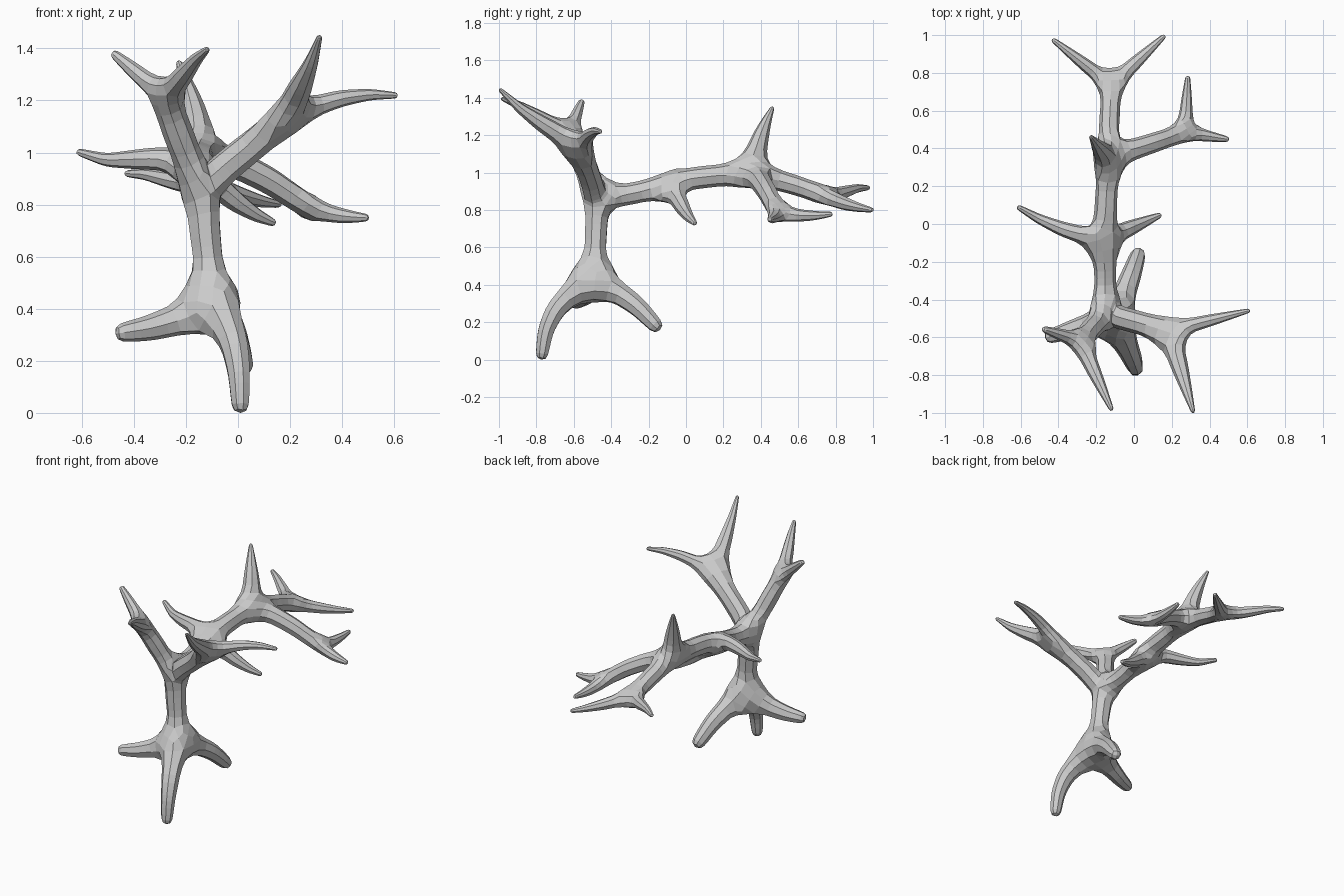
import bpy
import math
from mathutils import Vector

if "Cube" in bpy.data.objects:
    bpy.data.objects.remove(bpy.data.objects["Cube"])

verts, radii, edges = [], [], []


def joint(x, y, z, r):
    verts.append(Vector((x, y, z)))
    radii.append(r)
    return len(verts) - 1


def limb(start, end, r0, bow=(0, 0, 0), r1=None, steps=3, wave=(0, 0, 0), power=1):
    """Limb between two joints, bowed or S-shaped, its radius running from r0 to r1."""
    r1 = radii[end] if r1 is None else r1
    a, b, prev = verts[start], verts[end], start
    for i in range(1, steps):
        t = i / steps
        p = a.lerp(b, t) + Vector(bow) * (4 * t * (1 - t))
        p += Vector(wave) * math.sin(2 * math.pi * t)
        cur = joint(*p, r0 + (r1 - r0) * t ** power)
        edges.append((prev, cur))
        prev = cur
    edges.append((prev, end))


def prong(start, tip, r0, bow=(0, 0, 0), wave=(0, 0, 0)):
    """Pointed end that stays full until near its tip."""
    limb(start, joint(*tip), r0, bow, steps=4, wave=wave, power=1.3)


# Joints where limbs meet
hub = joint(-.10, -.49, .42, .105)
fork = joint(-.15, -.475, .87, .078)
left = joint(-.285, -.62, 1.225, .062)
right = joint(.185, -.565, 1.135, .078)
mid = joint(-.155, -.08, .955, .076)
rear = joint(-.14, .35, 1.0, .084)
tail = joint(-.12, .735, .885, .06)
side = joint(.27, .485, .79, .054)

# Trunk, front antlers, long rear beam and its branches
limb(hub, fork, .06, (.005, 0, 0), .072)
limb(fork, left, .064, r1=.06)
limb(fork, right, .064, r1=.07)
limb(fork, mid, .064, (0, 0, -.018), .064)
limb(mid, rear, .065, (0, 0, .01), .064)
limb(rear, tail, .064, (0, 0, .01), .054)
limb(rear, side, .064, (0, 0, .035), .052)

# Three blunt feet
limb(hub, joint(.01, -.775, 0, .036), .085, (.03, -.065, .07), steps=4)
limb(hub, joint(-.475, -.605, .31, .036), .085, (0, 0, -.02))
limb(hub, joint(.03, -.135, .16, .042), .085, (.005, 0, .045))

# Front antler tips
prong(left, (-.485, -.555, 1.392, .017), .048)
prong(left, (-.115, -.99, 1.405, .012), .055, wave=(0, 0, -.008))
prong(right, (.315, -1.0, 1.455, .011), .07, (0, 0, -.02), (0, 0, .008))
prong(right, (.615, -.457, 1.225, .012), .05, (0, 0, .035))

# Side prongs and upright spike of the beam
prong(mid, (-.62, .093, 1.01, .014), .06, (0, -.03, -.003), (0, 0, .018))
prong(mid, (.145, .05, .732, .014), .062, (0, 0, -.03))
prong(rear, (-.23, .465, 1.36, .01), .08, (.01, -.015, 0))

# Tips of the two rear branches
prong(tail, (-.435, .98, .925, .013), .05, wave=(0, 0, -.008))
prong(tail, (.165, 1.0, .805, .013), .052, (0, 0, -.01))
prong(side, (.505, .447, .755, .014), .046, (0, 0, -.008))
prong(side, (.285, .785, .785, .013), .048, (0, 0, -.012))

mesh = bpy.data.meshes.new("branching_antler")
mesh.from_pydata(verts, edges, [])
antler = bpy.data.objects.new("branching_antler", mesh)
bpy.context.collection.objects.link(antler)
bpy.context.view_layer.objects.active = antler
antler.select_set(True)

# Skin the skeleton, then round it to eight-sided limbs
skin = antler.modifiers.new("skin", "SKIN")
skin.branch_smoothing = 0.3
for i, r in enumerate(radii):
    mesh.skin_vertices[0].data[i].radius = (r, r)
mesh.skin_vertices[0].data[hub].use_root = True
sub = antler.modifiers.new("rounding", "SUBSURF")
sub.levels = sub.render_levels = 1
for name in ("skin", "rounding"):
    bpy.ops.object.modifier_apply(modifier=name)

# One plain grey, faceted
grey = bpy.data.materials.new("light_grey")
grey.diffuse_color = (.6, .6, .6, 1)
grey.use_nodes = True
grey.node_tree.nodes["Principled BSDF"].inputs["Base Color"].default_value = grey.diffuse_color
antler.data.materials.clear()
antler.data.materials.append(grey)
for p in antler.data.polygons:
    p.material_index = 0
    p.use_smooth = False

# Stand on the ground
low = min(v.co.z for v in antler.data.vertices)
for v in antler.data.vertices:
    v.co.z -= low
